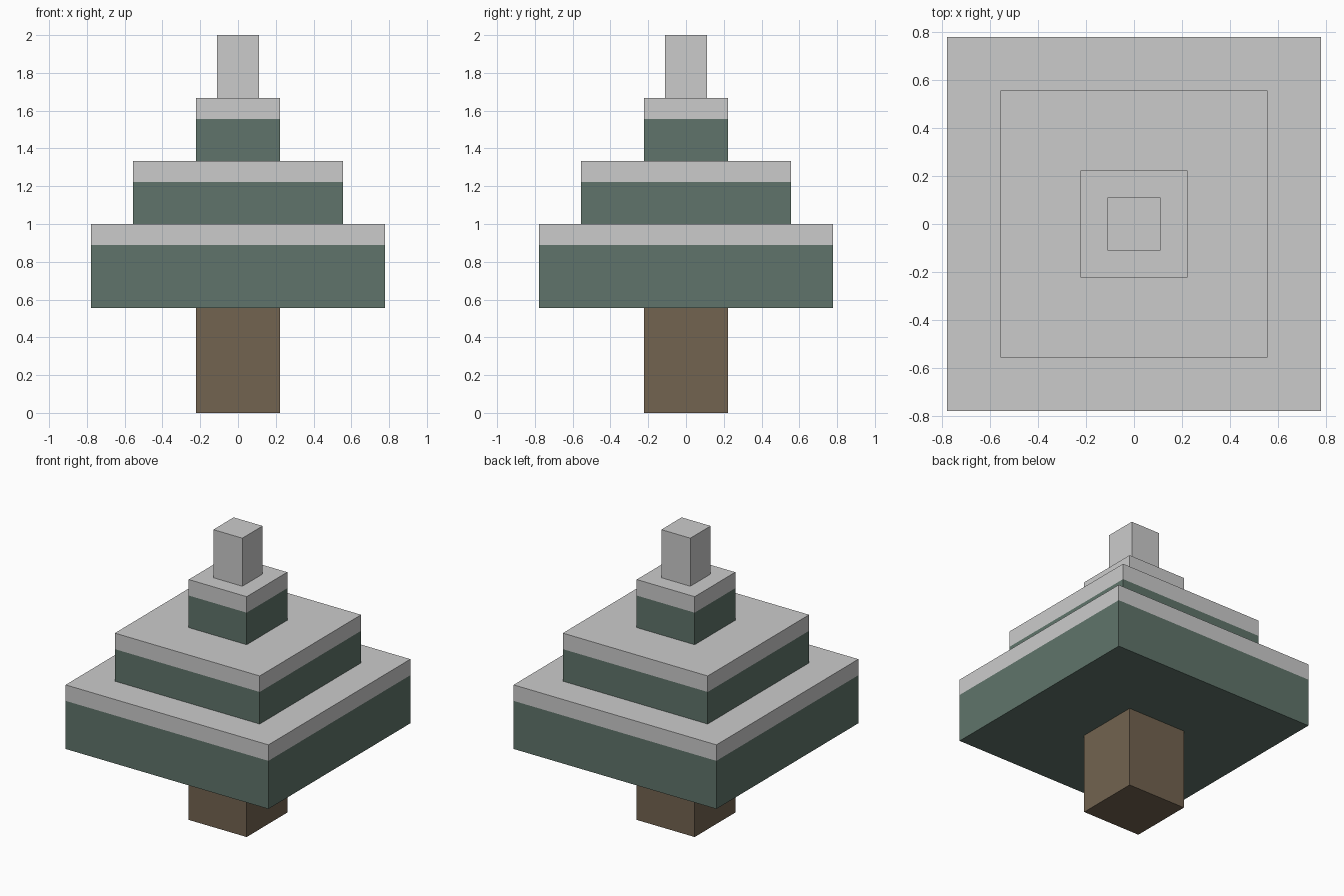
import bpy

if "Cube" in bpy.data.objects:
    bpy.data.objects.remove(bpy.data.objects["Cube"])

U = 1 / 9  # the model sits on a grid of ninths


def material(name, color):
    mat = bpy.data.materials.new(name)
    mat.diffuse_color = (*color, 1)
    mat.use_nodes = True
    mat.node_tree.nodes["Principled BSDF"].inputs["Base Color"].default_value = mat.diffuse_color
    return mat


def block(name, half, z0, z1, mat=None):
    """Square block centred on the z axis; sizes in grid units."""
    height = (z1 - z0) * U
    bpy.ops.mesh.primitive_cube_add(size=1, location=(0, 0, z0 * U + height / 2))
    obj = bpy.context.object
    obj.name = name
    obj.scale = (2 * half * U, 2 * half * U, height)
    bpy.ops.object.transform_apply(location=False, rotation=False, scale=True)
    if mat:
        obj.data.materials.append(mat)
    return obj


bark = material("bark", (0.17, 0.125, 0.08))
needles = material("needles", (0.115, 0.175, 0.145))

# Trunk
block("trunk", 2, 0, 5, bark)

# Branch tiers, each capped with a layer of snow
tiers = [("lower", 7, 5, 9), ("middle", 5, 9, 12), ("upper", 2, 12, 15)]
for name, half, z0, z1 in tiers:
    block(name + "_branches", half, z0, z1 - 1, needles)
    block(name + "_snow", half, z1 - 1, z1)

# Snowy tip
block("tip_snow", 1, 15, 18)
